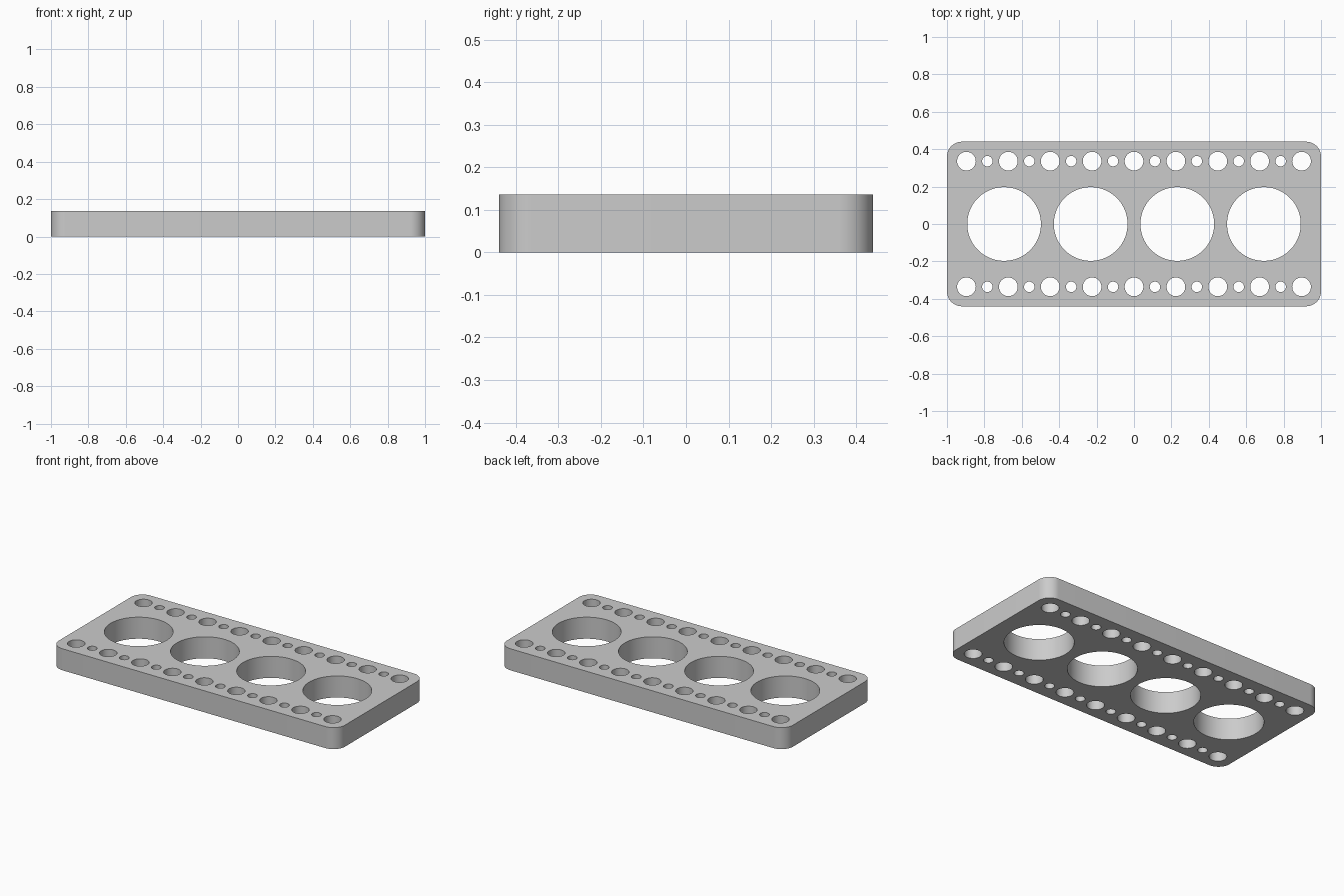
import bpy, bmesh
from math import sin, cos, pi, radians

default = bpy.data.objects.get("Cube")
if default:
    bpy.data.objects.remove(default, do_unlink=True)

HALF_X, HALF_Y, HEIGHT, CORNER = 1.0, 0.44, 0.136, 0.08


def arc(cx, cy, r, start, sweep, n):
    return [(cx + r * cos(start + sweep * i / n), cy + r * sin(start + sweep * i / n))
            for i in range(n + 1)]


# Flat profile: a filled outline with holes, extruded to the plate height
profile = bpy.data.curves.new("plate_profile", "CURVE")
profile.dimensions = "2D"
profile.fill_mode = "BOTH"
profile.extrude = HEIGHT / 2


def add_loop(points):
    spline = profile.splines.new("POLY")
    spline.points.add(len(points) - 1)
    for p, (x, y) in zip(spline.points, points):
        p.co = (x, y, 0, 1)
    spline.use_cyclic_u = True


def add_hole(x, y, r, n):
    add_loop(arc(x, y, r, 0, 2 * pi, n)[:-1])


# Rounded outline
outline = []
for i, (sx, sy) in enumerate([(1, 1), (-1, 1), (-1, -1), (1, -1)]):
    outline += arc(sx * (HALF_X - CORNER), sy * (HALF_Y - CORNER), CORNER, i * pi / 2, pi / 2, 16)
add_loop(outline)

# Four large openings along the middle
for i in range(4):
    add_hole((i - 1.5) * 0.463, 0, 0.197, 96)

# Rows of alternating medium and small holes along both long sides
for y in (-0.336, 0.336):
    for i in range(17):
        add_hole((i - 8) * 0.112, y, 0.028 if i % 2 else 0.05, 32 if i % 2 else 48)

# Turn the profile into a clean, closed mesh
helper = bpy.data.objects.new("profile_helper", profile)
bpy.context.collection.objects.link(helper)
bpy.context.view_layer.update()
evaluated = helper.evaluated_get(bpy.context.evaluated_depsgraph_get())
mesh = bpy.data.meshes.new_from_object(evaluated)
mesh.name = "perforated_plate"
bpy.data.objects.remove(helper, do_unlink=True)

bm = bmesh.new()
bm.from_mesh(mesh)
bmesh.ops.remove_doubles(bm, verts=bm.verts, dist=0.0001)
bmesh.ops.translate(bm, verts=bm.verts, vec=(0, 0, HEIGHT / 2))
bmesh.ops.recalc_face_normals(bm, faces=bm.faces)
bm.to_mesh(mesh)
bm.free()

plate = bpy.data.objects.new("perforated_plate", mesh)
bpy.context.collection.objects.link(plate)

# Plain grey material
grey = bpy.data.materials.new("light_grey")
grey.use_nodes = True
colour = (0.6, 0.6, 0.6, 1)
grey.diffuse_color = colour
grey.node_tree.nodes["Principled BSDF"].inputs["Base Color"].default_value = colour
mesh.materials.clear()
mesh.materials.append(grey)

# Smooth round walls, crisp rims
bpy.ops.object.select_all(action="DESELECT")
plate.select_set(True)
bpy.context.view_layer.objects.active = plate
bpy.ops.object.shade_smooth_by_angle(angle=radians(30))
